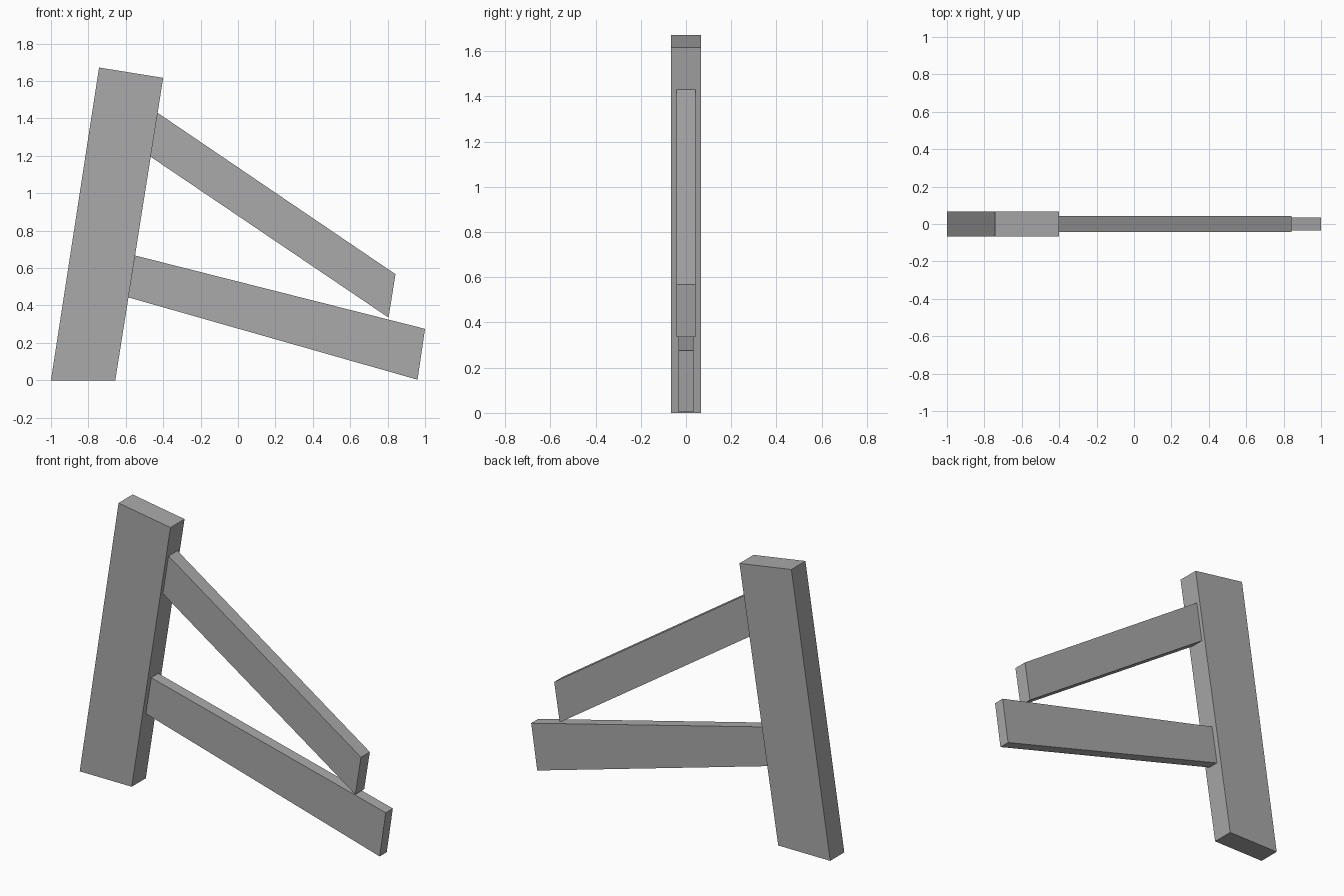
import bpy
import bmesh

cube = bpy.data.objects.get("Cube")
if cube:
    bpy.data.objects.remove(cube, do_unlink=True)

grey = bpy.data.materials.new("plain_grey")
grey.use_nodes = True
colour = (0.4, 0.4, 0.4, 1)
grey.diffuse_color = colour
grey.node_tree.nodes["Principled BSDF"].inputs["Base Color"].default_value = colour


def plank(name, outline, thickness):
    """Extrude an x-z side outline symmetrically along y."""
    bm = bmesh.new()
    face = bm.faces.new([bm.verts.new((x, -thickness / 2, z)) for x, z in outline])
    grown = bmesh.ops.extrude_face_region(bm, geom=[face])["geom"]
    verts = [v for v in grown if isinstance(v, bmesh.types.BMVert)]
    bmesh.ops.translate(bm, verts=verts, vec=(0, thickness, 0))
    bmesh.ops.recalc_face_normals(bm, faces=bm.faces)
    mesh = bpy.data.meshes.new(name)
    bm.to_mesh(mesh)
    bm.free()
    mesh.materials.append(grey)
    obj = bpy.data.objects.new(name, mesh)
    bpy.context.collection.objects.link(obj)
    return obj


# Leaning post with a level foot and a square-cut top
plank("post", [(-1, 0), (-0.656, 0), (-0.4, 1.617), (-0.743, 1.672)], 0.133)

# Steep upper brace, resting just above the lower one
plank("upper_brace", [(-0.467, 1.195), (0.805, 0.335), (0.842, 0.567), (-0.43, 1.43)], 0.084)

# Shallow lower brace reaching the ground
plank("lower_brace", [(-0.586, 0.443), (0.96, 0.003), (1, 0.275), (-0.55, 0.667)], 0.067)
